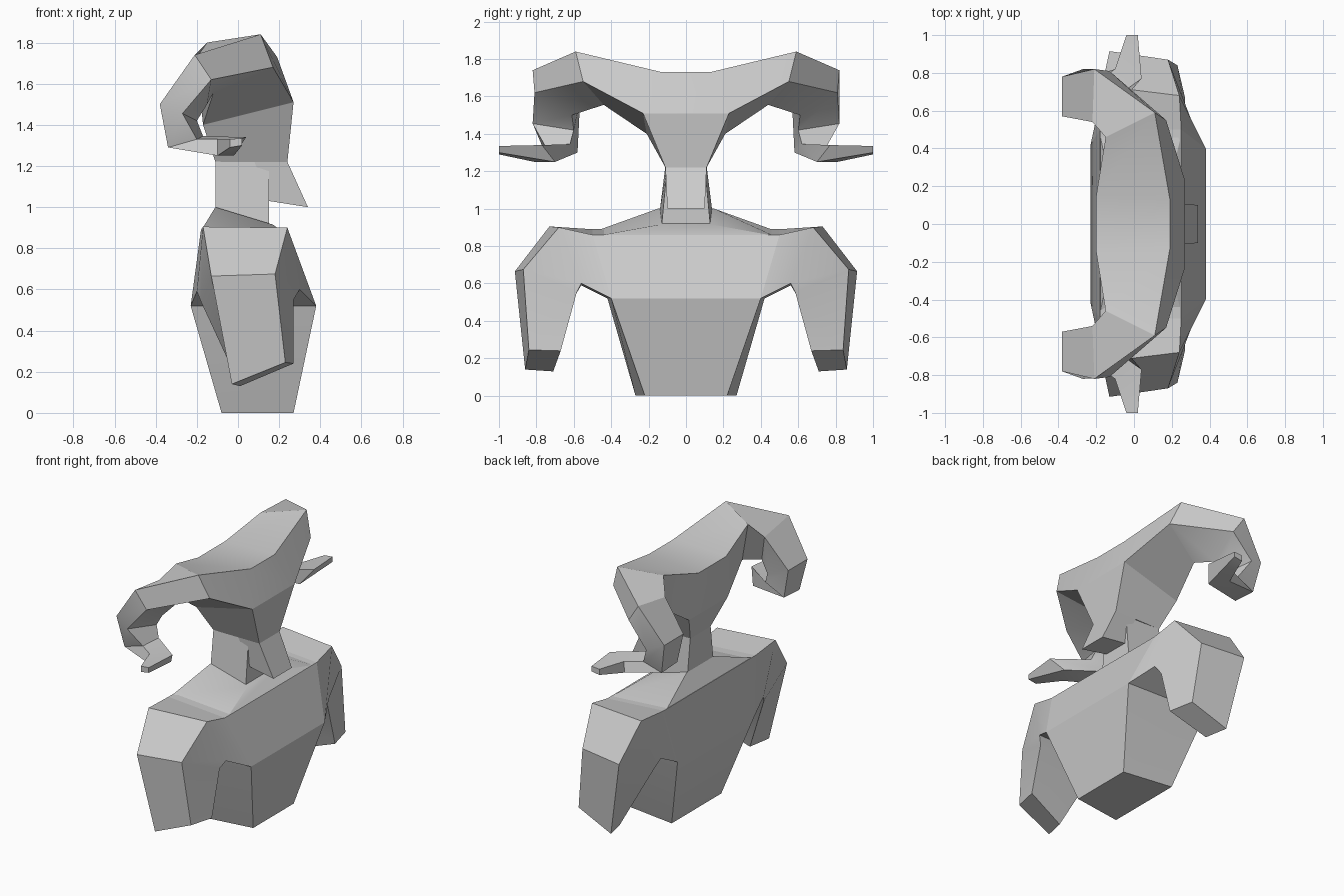
import bpy, bmesh, math

if "Cube" in bpy.data.objects:
    bpy.data.objects.remove(bpy.data.objects["Cube"], do_unlink=True)

stone = bpy.data.materials.new("stone grey")
stone.use_nodes = True
grey = (0.6, 0.6, 0.6, 1)
stone.diffuse_color = grey
stone.node_tree.nodes["Principled BSDF"].inputs["Base Color"].default_value = grey


def mirrored(points):
    return [(x, -y, z) for x, y, z in points]


def loft(name, rings):
    """Skin a closed solid through rings with equal point counts."""
    bm = bmesh.new()
    loops = [[bm.verts.new(p) for p in ring] for ring in rings]
    n = len(loops[0])
    for a, b in zip(loops, loops[1:]):
        for i in range(n):
            j = (i + 1) % n
            bm.faces.new((a[i], a[j], b[j], b[i]))
    bm.faces.new(loops[0][::-1])
    bm.faces.new(loops[-1])
    bmesh.ops.recalc_face_normals(bm, faces=bm.faces)
    mesh = bpy.data.meshes.new(name)
    bm.to_mesh(mesh)
    bm.free()
    mesh.materials.append(stone)
    obj = bpy.data.objects.new(name, mesh)
    bpy.context.collection.objects.link(obj)
    bpy.ops.object.select_all(action='DESELECT')
    obj.select_set(True)
    bpy.context.view_layer.objects.active = obj
    bpy.ops.object.shade_smooth_by_angle(angle=math.radians(25))
    return obj


def slab(front, back):
    """Ring symmetric in y from a front and a back (x, half width, z)."""
    return [front, back] + mirrored([back, front])


# Torso, widening to the chest and rising to the collar
loft("torso", [
    slab((.27, .22, 0), (-.08, .27, 0)),
    slab((.38, .4, .52), (-.23, .42, .52)),
    slab((.25, .5, .86), (-.18, .5, .89)),
])
loft("collar", [
    slab((.25, .47, .855), (-.18, .47, .885)),
    slab((.17, .14, .915), (-.11, .15, 1.0)),
])

# Shoulders and hanging arm stumps
arm = [
    [(.25, .5, .86), (-.18, .5, .89), (-.23, .42, .52), (.38, .4, .52)],
    [(.24, .68, .9), (-.17, .73, .905), (-.2, .56, .59), (.3, .56, .6)],
    [(.18, .87, .675), (-.13, .915, .665), (-.18, .59, .54), (.27, .585, .55)],
    [(.23, .84, .245), (-.03, .86, .14), (.01, .71, .13), (.27, .67, .24)],
]
loft("left_arm", arm)
loft("right_arm", [mirrored(r) for r in arm])

# Neck and jutting chin
loft("neck", [
    slab((.15, .13, .91), (-.11, .14, .99)),
    slab((.15, .1, 1.23), (-.11, .11, 1.23)),
])
loft("chin", [
    slab((.34, .1, 1.0), (.15, .09, 1.03)),
    slab((.24, .11, 1.22), (.08, .11, 1.22)),
])

# Face tapering down to the jaw
loft("face", [
    slab((.24, .11, 1.22), (-.11, .11, 1.22)),
    slab((.27, .23, 1.51), (-.17, .21, 1.4)),
])

# Skull flowing sideways into two curled horns
horn = [
    [(.19, .13, 1.73), (.27, .23, 1.51), (-.17, .21, 1.4), (-.2, .15, 1.71)],
    [(.11, .59, 1.84), (.17, .55, 1.68), (-.12, .44, 1.555), (-.15, .46, 1.8)],
    [(-.21, .82, 1.74), (-.13, .81, 1.62), (-.15, .61, 1.5), (-.22, .54, 1.7)],
    [(-.38, .78, 1.5), (-.27, .82, 1.455), (-.2, .6, 1.42), (-.38, .57, 1.5)],
    [(-.34, .75, 1.29), (-.2, .75, 1.33), (-.17, .62, 1.345), (-.34, .58, 1.3)],
    [(-.1, .81, 1.25), (-.1, .82, 1.33), (.04, .77, 1.34), (-.02, .7, 1.25)],
    [(-.04, 1, 1.29), (-.04, 1, 1.33), (.02, 1, 1.335), (.02, 1, 1.3)],
]
loft("skull_and_horns", [mirrored(r) for r in reversed(horn)] + horn)
